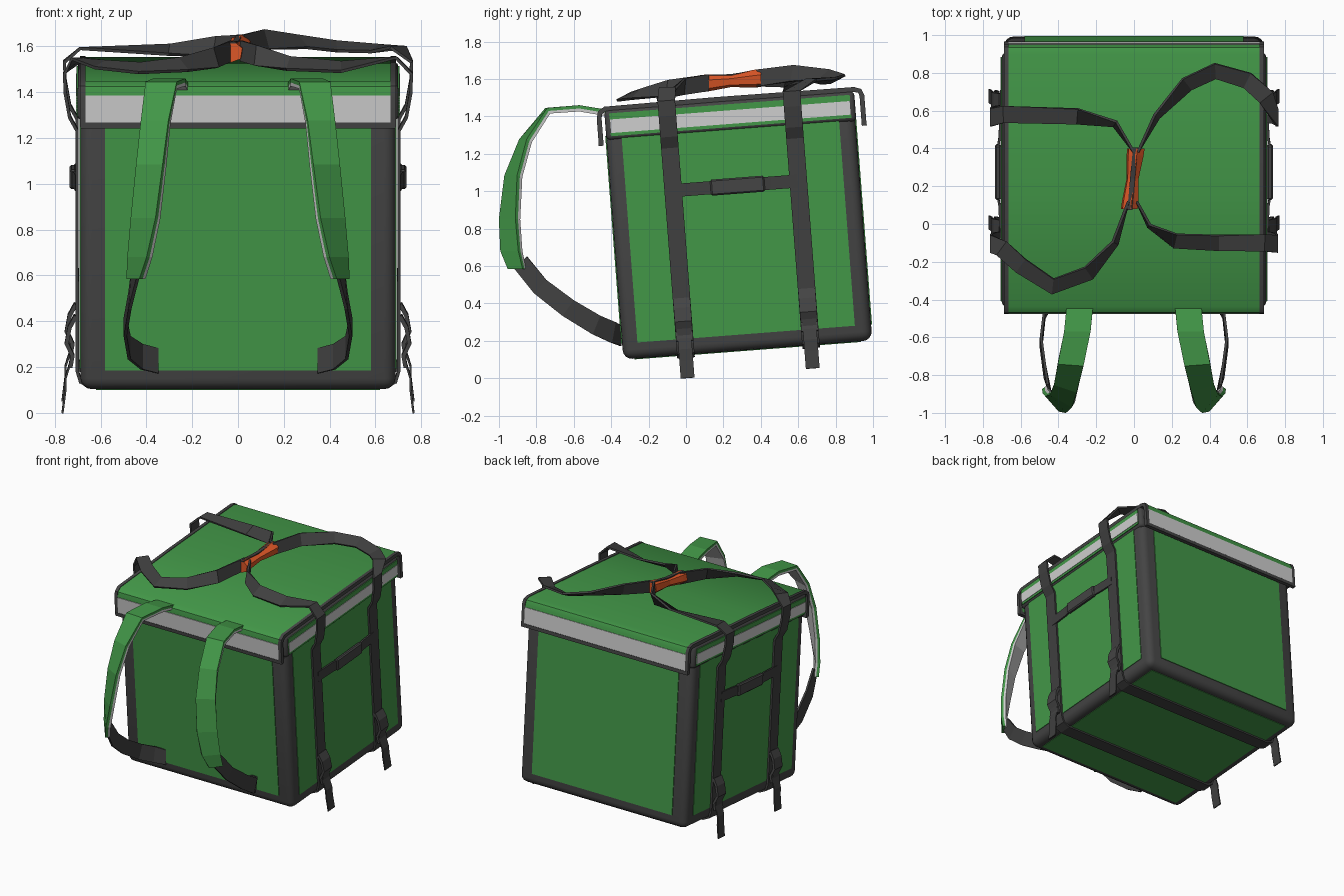
import bpy, bmesh, math
from mathutils import Vector, Matrix

if "Cube" in bpy.data.objects:
    bpy.data.objects.remove(bpy.data.objects["Cube"])

# The box leans back: local frame is (x, depth, height) from the lower front edge
M = Matrix.Translation((0, -0.335, 0.10)) @ Matrix.Rotation(math.radians(4.4), 4, 'X')
UP, DEPTH = M.to_3x3() @ Vector((0, 0, 1)), M.to_3x3() @ Vector((0, 1, 0))


def material(name, r, g, b):
    m = bpy.data.materials.new(name)
    m.diffuse_color = (r, g, b, 1)
    m.use_nodes = True
    m.node_tree.nodes["Principled BSDF"].inputs["Base Color"].default_value = m.diffuse_color
    return m


GREEN = material("green_fabric", 0.055, 0.31, 0.064)
DARK = material("dark_trim", 0.058, 0.058, 0.058)
STRAP = material("dark_webbing", 0.05, 0.05, 0.05)
GREY = material("reflective_grey", 0.62, 0.62, 0.62)
ORANGE = material("orange_grip", 0.72, 0.095, 0.02)


def finish(name, bm, mat, smooth=False):
    bmesh.ops.recalc_face_normals(bm, faces=bm.faces)
    me = bpy.data.meshes.new(name)
    bm.to_mesh(me)
    bm.free()
    me.materials.append(mat)
    ob = bpy.data.objects.new(name, me)
    bpy.context.collection.objects.link(ob)
    if smooth:
        bpy.ops.object.select_all(action='DESELECT')
        ob.select_set(True)
        bpy.context.view_layer.objects.active = ob
        bpy.ops.object.shade_smooth_by_angle(angle=math.radians(35))
    return ob


def box(name, x, u, w, mat, bevel=0, segs=3):
    """Box in the leaning frame, given (low, high) ranges."""
    bm = bmesh.new()
    bmesh.ops.create_cube(bm, size=1)
    for v in bm.verts:
        v.co = [(r[0] + r[1]) / 2 + c * (r[1] - r[0]) for r, c in zip((x, u, w), v.co)]
    if bevel:
        bmesh.ops.bevel(bm, geom=bm.edges[:], offset=bevel, segments=segs,
                        profile=0.5, affect='EDGES')
    bm.transform(M)
    return finish(name, bm, mat, bevel > 0)


def loft(name, rings, mat, smooth=False):
    bm = bmesh.new()
    vs = [[bm.verts.new(p) for p in r] for r in rings]
    n = len(vs[0])
    for a, b in zip(vs, vs[1:]):
        for i in range(n):
            bm.faces.new((a[i], a[(i + 1) % n], b[(i + 1) % n], b[i]))
    bm.faces.new(vs[0])
    bm.faces.new(vs[-1])
    return finish(name, bm, mat, smooth)


def ribbon(name, pts, widths, thick, mat, sx=1, offset=0, smooth=False):
    """Flat band through pts; widths are half-width vectors; sx=-1 mirrors."""
    pts = [Vector(p) for p in pts]
    rings = []
    for i, p in enumerate(pts):
        t = Vector()
        if i:
            t += (p - pts[i - 1]).normalized()
        if i < len(pts) - 1:
            t += (pts[i + 1] - p).normalized()
        w = Vector(widths[i])
        n = t.cross(w).normalized()
        c, h = p + n * offset, n * thick / 2
        ring = [c + w + h, c - w + h, c - w - h, c + w - h]
        rings.append([Vector((q.x * sx, q.y, q.z)) for q in ring])
    return loft(name, rings, mat, smooth)


def local(pts):
    return [M @ Vector(p) for p in pts]


# Body frame and green panels
box("body_frame", (-0.688, 0.688), (0, 1.335), (0, 1.26), DARK, 0.05, 4)
box("front_panel", (-0.58, 0.58), (-0.005, 0.004), (0.085, 1.2), GREEN)
box("back_panel", (-0.58, 0.58), (1.331, 1.34), (0.085, 1.2), GREEN)
box("bottom_panel", (-0.62, 0.62), (0.06, 1.275), (-0.004, 0.004), GREEN)
for s, side in ((1, "right"), (-1, "left")):
    box(side + "_panel", sorted((s * 0.684, s * 0.692)), (0.082, 1.248), (0.085, 1.2), GREEN)

# Lid: dark core, green sheet folded over front and back, dark edging
box("lid_core", (-0.70, 0.70), (0.0, 1.34), (1.175, 1.338), DARK, 0.025)
prof = [(-0.03, 1.155), (-0.03, 1.295), (-0.023, 1.325), (0.005, 1.343), (0.6, 1.348),
        (1.34, 1.345), (1.37, 1.335), (1.38, 1.31), (1.38, 1.155)]
n = len(prof)
ribbon("lid_sheet", local([(0, *p) for p in prof]), [(0.668, 0, 0)] * n, 0.018, GREEN, smooth=True)
for s, side in ((1, "right"), (-1, "left")):
    ribbon(side + "_lid_edging", local([(0.677, *p) for p in prof]),
           [(0.012, 0, 0)] * n, 0.026, DARK, s, smooth=True)
    box(side + "_lid_panel", sorted((s * 0.698, s * 0.705)), (0.025, 1.315), (1.195, 1.318), GREEN)
    box(side + "_lid_stripe", sorted((s * 0.70, s * 0.708)), (0.025, 1.315), (1.212, 1.285), GREY)
for name, u in (("front", -0.039), ("back", 1.389)):
    box(name + "_lid_stripe", (-0.665, 0.665), (u - 0.004, u + 0.004), (1.175, 1.293), GREY)
    box(name + "_lid_hem", (-0.688, 0.688), (u - 0.005 if u < 0 else u - 0.022,
        u + 0.022 if u < 0 else u + 0.005), (1.148, 1.174), DARK)

# Webbing: under the box, up each side, over the lid to the centre grip.
# Top route points are (x, y, z, twist) with twist 1 standing on edge.
routes = {
    ("right_front", 1, 0.335): [(0.69, -0.10, 1.55, 0), (0.45, -0.10, 1.51, .3), (0.22, -0.09, 1.525, .4),
                                (0.08, -0.01, 1.56, .9), (0.015, 0.12, 1.58, 1)],
    ("right_back", 1, 1.006): [(0.70, 0.67, 1.595, 0), (0.60, 0.76, 1.59, .2), (0.43, 0.81, 1.60, .3),
                               (0.28, 0.74, 1.62, .4), (0.12, 0.57, 1.63, .8), (0.02, 0.38, 1.605, 1)],
    ("left_front", -1, 0.335): [(0.70, -0.13, 1.545, 0), (0.60, -0.22, 1.52, .2), (0.43, -0.33, 1.505, .3),
                                (0.24, -0.26, 1.52, .4), (0.10, -0.10, 1.55, .8), (0.03, 0.12, 1.58, 1)],
    ("left_back", -1, 1.006): [(0.69, 0.58, 1.59, 0), (0.30, 0.57, 1.585, .3), (0.10, 0.53, 1.60, .8),
                               (0.0, 0.38, 1.605, 1)],
}
for (name, s, u), top in routes.items():
    side = [(0, -0.01), (0.64, -0.01), (0.688, 0.012), (0.702, 0.06), (0.702, 1.11),
            (0.735, 1.17), (0.755, 1.28), (0.757, 1.36)]
    pts = local([(x, u, w) for x, w in side])
    widths = [DEPTH * 0.047] * len(pts)
    last = pts[-1]
    for i, (x, y, z, tw) in enumerate(top):
        nxt = Vector(top[min(i + 1, len(top) - 1)][:3])
        t = nxt - last
        perp = Vector((t.y, -t.x, 0)).normalized()
        a = tw * math.pi / 2
        widths.append((perp * math.cos(a) + Vector((0, 0, math.sin(a)))) * 0.045)
        last = Vector((x, y, z))
        pts.append(last)
    ribbon(name + "_strap", pts, widths, 0.014, STRAP, s)
    # Buckle and loose tail
    buckle = [(0.708, 0.30), (0.735, 0.25), (0.748, 0.18), (0.722, 0.125), (0.732, 0.075)]
    ribbon(name + "_buckle", local([(x, u, w) for x, w in buckle]), [DEPTH * 0.046] * 5, 0.018, DARK, s)
    tail = [(0.735, 0.15), (0.73, 0.10), (0.752, 0.03), (0.754, -0.03), (0.766, -0.125)]
    ribbon(name + "_strap_tail", local([(x, u, w) for x, w in tail]), [DEPTH * 0.037] * 5, 0.009, STRAP, s)

# Side carry handles between the vertical straps
for s, side in ((1, "right"), (-1, "left")):
    carry = [(0.705, 0.34), (0.712, 0.50), (0.722, 0.56), (0.722, 0.80), (0.712, 0.86), (0.705, 1.0)]
    ribbon(side + "_carry_strap", local([(x, u, 0.88) for x, u in carry]), [UP * 0.035] * 6, 0.012, STRAP, s)
    box(side + "_carry_pad", sorted((s * 0.705, s * 0.735)), (0.535, 0.825), (0.837, 0.923), DARK, 0.008, 1)

# Orange grip gathering the top straps, pinched in the middle
rings = []
for f, r in ((0, 0.047), (0.12, 0.046), (0.5, 0.034), (0.88, 0.048), (1, 0.049)):
    c = Vector((-0.025 + 0.035 * f, 0.08 + 0.32 * f, 1.575 + 0.03 * f))
    rings.append([c + Vector((r * math.cos(a), 0, r * math.sin(a)))
                  for a in (math.radians(k * 60 + 20) for k in range(6))])
loft("centre_grip", rings, ORANGE)
ribbon("grip_seam", [(-0.022, 0.075, 1.616), (-0.008, 0.24, 1.622), (0.008, 0.405, 1.648)],
       [(0.013, 0, 0)] * 3, 0.008, STRAP)

# Shoulder straps: green outside, grey lining, dark lower webbing
sp = [(0.285, -0.42, 1.42), (0.30, -0.57, 1.445), (0.335, -0.74, 1.432), (0.36, -0.86, 1.27),
      (0.38, -0.925, 1.08), (0.405, -0.945, 0.85), (0.43, -0.935, 0.68), (0.447, -0.905, 0.585)]
sw = [(0.07, 0, 0), (0.07, 0, 0), (0.068, 0.005, 0), (0.06, 0.02, 0), (0.058, 0.034, 0),
      (0.054, 0.044, 0), (0.042, 0.048, 0), (0.028, 0.04, 0)]
lp = [(0.447, -0.885, 0.62), (0.472, -0.78, 0.49), (0.492, -0.63, 0.375), (0.475, -0.48, 0.285),
      (0.42, -0.39, 0.245), (0.35, -0.35, 0.228)]
lw = [(0.01, 0.035, 0.03), (0, 0.033, 0.036), (0, 0.03, 0.042), (0, 0.02, 0.05),
      (0, 0.01, 0.055), (0, 0, 0.055)]
for s, side in ((1, "right"), (-1, "left")):
    ribbon(side + "_shoulder_strap", sp, sw, 0.018, GREEN, s, 0.006)
    ribbon(side + "_shoulder_lining", sp, sw, 0.016, GREY, s, -0.011)
    ribbon(side + "_lower_strap", lp, lw, 0.014, STRAP, s)
